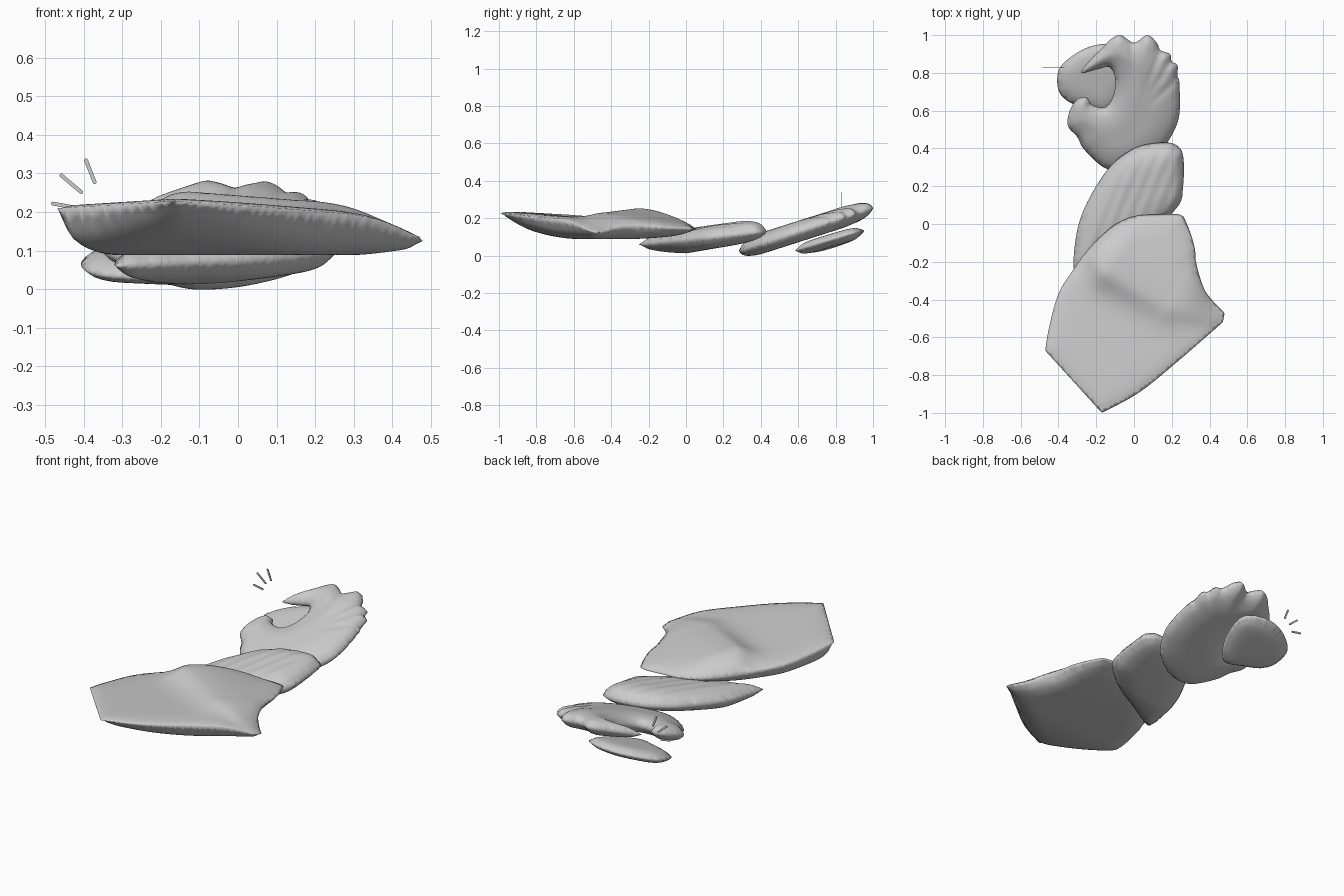
import bpy
import math
from mathutils import Vector, kdtree
from mathutils.geometry import delaunay_2d_cdt, intersect_point_line

if "Cube" in bpy.data.objects:
    bpy.data.objects.remove(bpy.data.objects["Cube"])

grey = bpy.data.materials.new("plain grey")
grey.use_nodes = True
grey.diffuse_color = (0.6, 0.6, 0.6, 1)
grey.node_tree.nodes["Principled BSDF"].inputs["Base Color"].default_value = grey.diffuse_color


def smooth_outline(points, spacing=0.01):
    """Closed Catmull-Rom curve; points are in hundredths, a repeated point is a corner."""
    pts = [Vector(p) / 100 for p in points]
    n = len(pts)
    out = []
    for i in range(n):
        a, b, c, d = (pts[(i + k) % n] for k in (-1, 0, 1, 2))
        steps = math.ceil((c - b).length / spacing)
        for s in range(steps):
            t = s / steps
            out.append(b + 0.5 * t * ((c - a) + t * ((2 * a - 5 * b + 4 * c - d)
                       + t * (3 * b - a - 3 * c + d))))
    return out


def puffy(name, points, radius, rim, top, bottom, grid=0.014):
    """Pillow shape: rim height at the outline, swelling to top and bottom heights inside."""
    outline = smooth_outline(points)
    n = len(outline)
    tree = kdtree.KDTree(n)
    for i, p in enumerate(outline):
        tree.insert(p.to_3d(), i)
    tree.balance()

    # triangulate the outline over a regular grid of inner points
    flat = list(outline)
    low_x, low_y = min(p.x for p in outline), min(p.y for p in outline)
    cols = int((max(p.x for p in outline) - low_x) / grid) + 1
    rows = int((max(p.y for p in outline) - low_y) / grid) + 1
    for j in range(rows):
        for i in range(cols):
            p = Vector((low_x + (i + j % 2 / 2) * grid, low_y + j * grid))
            if tree.find(p.to_3d())[2] > grid / 2:
                flat.append(p)
    verts, edges, tris = delaunay_2d_cdt(flat, [], [list(range(n))], 1, 1e-6)[:3]

    # swelling from distance to the rim, softened over neighbours
    dist = [tree.find(p.to_3d())[2] for p in verts]
    on_rim = [d < 1e-4 for d in dist]
    swell = [0 if r else math.sqrt(1 - (1 - min(d / radius, 1)) ** 2)
             for d, r in zip(dist, on_rim)]
    near = [[] for v in verts]
    for a, b in edges:
        near[a].append(b)
        near[b].append(a)
    for step in range(4):
        swell = [s if r or not k else (s + sum(swell[m] for m in k) / len(k)) / 2
                 for s, r, k in zip(swell, on_rim, near)]

    coords, upper, lower = [], [], []
    for p, s, r in zip(verts, swell, on_rim):
        edge = rim(p.x, p.y)
        upper.append(len(coords))
        coords.append((p.x, p.y, edge + s * (top(p.x, p.y) - edge)))
        if not r:
            coords.append((p.x, p.y, edge + s * (bottom(p.x, p.y) - edge)))
        lower.append(len(coords) - 1)
    faces = []
    for tri in tris:
        if not all(on_rim[i] for i in tri):
            faces.append([upper[i] for i in tri])
            faces.append([lower[i] for i in reversed(tri)])
    mesh = bpy.data.meshes.new(name)
    mesh.from_pydata(coords, [], faces)
    mesh.materials.append(grey)
    mesh.polygons.foreach_set("use_smooth", [True] * len(mesh.polygons))
    mesh.update()
    obj = bpy.data.objects.new(name, mesh)
    bpy.context.collection.objects.link(obj)


# Sleeve: flat underside rising to the front tip, top with one slanted fold
fold_start, fold_end = Vector((-0.12, -0.24, 0)), Vector((0.17, -0.41, 0))
fold_side = Vector((0.17, 0.29, 0)).normalized()


def sleeve_rim(x, y):
    corner_drop = math.exp(-((x - 0.48) ** 2 + (y + 0.46) ** 2) / 0.02)
    return 0.15 - 0.02 * x - 0.075 * y - 0.052 * corner_drop


def sleeve_top(x, y):
    p = Vector((x, y, 0))
    spot, t = intersect_point_line(p, fold_start, fold_end)
    t = min(max(t, 0), 1)
    away = (p - fold_start.lerp(fold_end, t)).length
    # steep towards the front, gentle towards the back
    width = 0.14 + 0.06 * math.tanh((p - spot).dot(fold_side) / 0.05)
    return sleeve_rim(x, y) + 0.015 + (0.067 - 0.03 * t) * math.exp(-(away / width) ** 2 / 2)


def sleeve_bottom(x, y):
    return 0.088 + 0.6 * max(0, -0.55 - y) ** 2 + 0.2 * max(0, y + 0.35) ** 2


puffy("sleeve", [(-17, -100), (-17, -100), (-47, -67), (-47, -67), (-45, -55), (-40, -37),
                 (-32, -24), (-23, -12), (-11, -1), (0, 4), (11, 5), (24, 5), (28, 0),
                 (32, -12), (33, -21), (37, -34), (42, -41), (48, -47), (48, -47), (47, -52),
                 (47, -52), (24, -72), (3, -89)],
      0.14, sleeve_rim, sleeve_top, sleeve_bottom)


# Cuff: tilted pad with fine folds running along it
def cuff_rim(x, y):
    return 0.085 + 0.1 * y


def cuff_top(x, y):
    return 0.142 + 0.14 * y + 0.002 * math.sin(90 * (x - 0.4 * y))


puffy("cuff", [(-32, -23), (-30, -3), (-24, 13), (-13, 30), (0, 40), (13, 43), (22, 42),
               (26, 36), (26, 20), (23, 9), (7, -5), (-13, -16), (-28, -24)],
      0.15, cuff_rim, cuff_top, lambda x, y: 0.012 + 0.17 * max(0, y))


# Hand: finger and thumb curled into an open ring, other fingers fanned
notches = [Vector(p).to_3d() / 100 for p in [(-1, 96), (14, 91), (19, 85), (23, 77)]]
palm = Vector((0, 0.55, 0))


def hand_rim(x, y):
    return 0.03 + 0.32 * (y - 0.3)


def hand_top(x, y):
    p = Vector((x, y, 0))
    groove = 0
    for notch in notches:
        spot, t = intersect_point_line(p, notch, palm)
        if t < 0.7:
            groove += 0.012 * (1 - max(t, 0) / 0.7) * math.exp(-((p - spot).length / 0.022) ** 2)
    return hand_rim(x, y) + 0.06 - groove


puffy("hand", [(-14, 29), (-26, 39), (-30, 46), (-35, 52), (-34, 60), (-30, 66), (-25, 67),
               (-22, 63), (-15, 62), (-11, 68), (-10, 77), (-13, 83), (-19, 82), (-28, 80),
               (-23, 87), (-16, 94), (-12, 98), (-7, 100), (0, 96), (7, 100), (12, 96),
               (14, 92), (19, 90), (20, 86), (23, 84), (23, 78), (24, 75), (24, 58),
               (20, 47), (13, 38), (0, 30)],
      0.14, hand_rim, hand_top, lambda x, y: hand_rim(x, y) - 0.055, 0.009)


# Back finger pad: small tilted lens under the hand
def pad_rim(x, y):
    return 0.04 + 0.05 * x + 0.28 * (y - 0.6)


puffy("finger_pad", [(-40, 71), (-40, 81), (-34, 88), (-23, 94), (-11, 95), (-1, 89),
                     (-4, 72), (-14, 59), (-25, 61), (-35, 65)],
      0.1, pad_rim, lambda x, y: pad_rim(x, y) + 0.034, lambda x, y: pad_rim(x, y) - 0.036)


# Sparks: three thin rounded strokes standing beside the fingertips
def spark(name, start, end, width=0.005, depth=0.002):
    a, b = Vector(start), Vector(end)
    angle = math.atan2(b.y - a.y, b.x - a.x)
    ring = []
    for centre, turn in ((b, -math.pi / 2), (a, math.pi / 2)):
        for k in range(9):
            t = angle + turn + math.pi * k / 8
            ring.append(centre + width * Vector((math.cos(t), math.sin(t))))
    n = len(ring)
    coords = [(p.x, 0.83 + side * depth, p.y) for side in (-1, 1) for p in ring]
    faces = [list(range(n)), list(range(2 * n - 1, n - 1, -1))]
    faces += [(i, i + n, (i + 1) % n + n, (i + 1) % n) for i in range(n)]
    mesh = bpy.data.meshes.new(name)
    mesh.from_pydata(coords, [], faces)
    mesh.materials.append(grey)
    bpy.context.collection.objects.link(bpy.data.objects.new(name, mesh))


spark("spark_low", (-0.48, 0.222), (-0.425, 0.212))
spark("spark_middle", (-0.458, 0.295), (-0.407, 0.252))
spark("spark_high", (-0.394, 0.334), (-0.372, 0.278))
